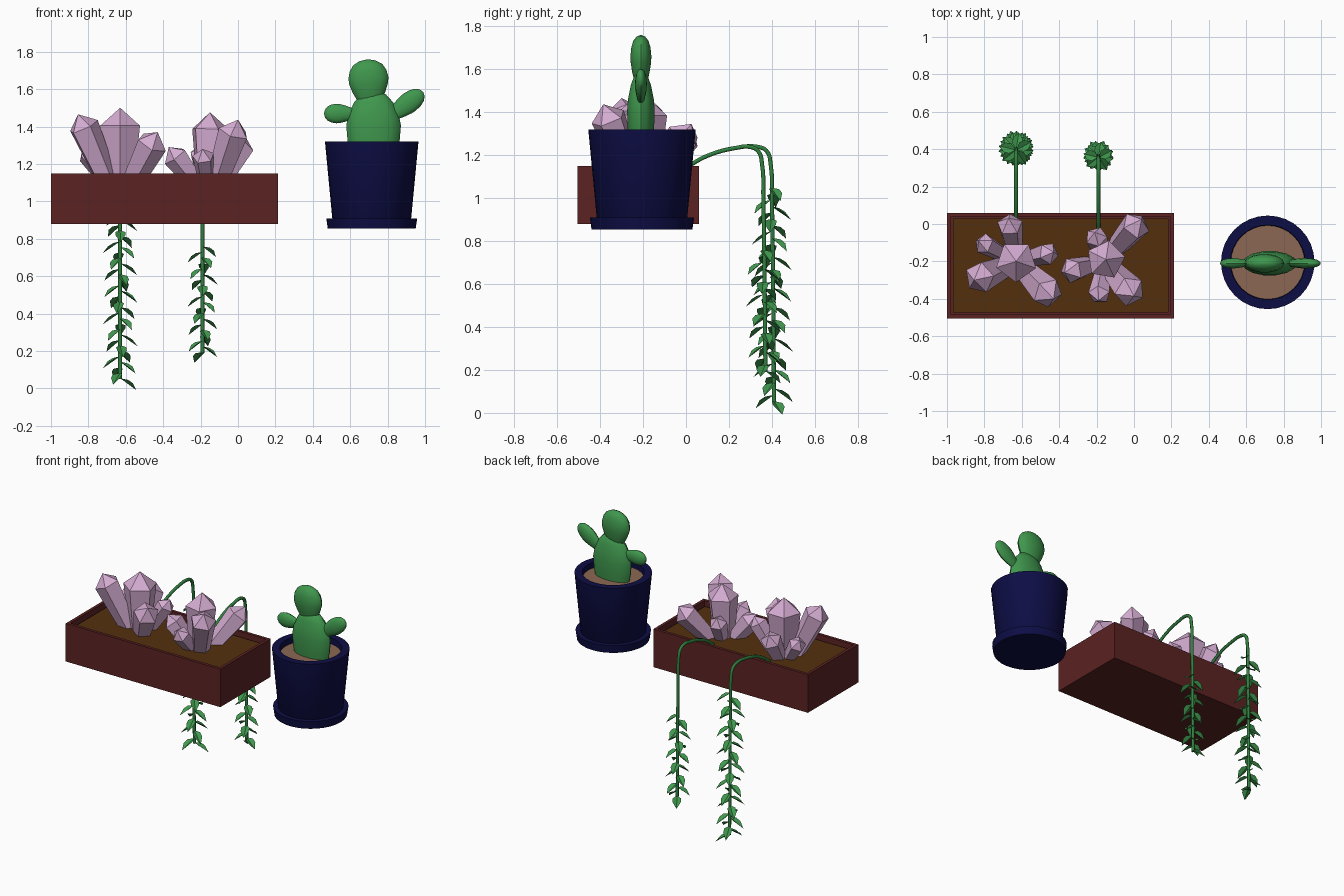
import bpy, bmesh, math
from mathutils import Vector, Matrix

if "Cube" in bpy.data.objects:
    bpy.data.objects.remove(bpy.data.objects["Cube"])


def material(name, rgb):
    m = bpy.data.materials.new(name)
    m.diffuse_color = (*rgb, 1)
    m.use_nodes = True
    m.node_tree.nodes["Principled BSDF"].inputs["Base Color"].default_value = m.diffuse_color
    return m


MAROON = material("maroon box", (0.105, 0.016, 0.016))
SOIL = material("dark soil", (0.088, 0.030, 0.004))
NAVY = material("navy glaze", (0.004, 0.004, 0.06))
SAND = material("sandy soil", (0.26, 0.135, 0.085))
GREEN = material("plant green", (0.05, 0.31, 0.075))
STEM = material("stem green", (0.03, 0.22, 0.05))
CRYSTAL = material("pale violet", (0.66, 0.41, 0.64))


def finish(name, bm, mat, smooth=None):
    bmesh.ops.recalc_face_normals(bm, faces=bm.faces)
    me = bpy.data.meshes.new(name)
    bm.to_mesh(me)
    bm.free()
    me.materials.append(mat)
    ob = bpy.data.objects.new(name, me)
    bpy.context.collection.objects.link(ob)
    if smooth:
        bpy.context.view_layer.objects.active = ob
        ob.select_set(True)
        bpy.ops.object.shade_smooth_by_angle(angle=math.radians(smooth))
        ob.select_set(False)
    return ob


def lathe(bm, profile, n, mat=Matrix()):
    """Rings of (radius, height); the ends are capped."""
    rings = [[bm.verts.new(mat @ Vector((r * math.cos(a), r * math.sin(a), z)))
              for a in (2 * math.pi * i / n for i in range(n))] for r, z in profile]
    for a, b in zip(rings, rings[1:]):
        for i in range(n):
            j = (i + 1) % n
            bm.faces.new((a[i], a[j], b[j], b[i]))
    bm.faces.new(rings[0][::-1])
    bm.faces.new(rings[-1])


def aim(base, direction):
    return Matrix.Translation(base) @ Vector(direction).to_track_quat('Z', 'Y').to_matrix().to_4x4()


# planter box, hollowed from the top
X0, X1, Y0, Y1, ZB, ZT = -1.0, 0.215, -0.505, 0.06, 0.88, 1.15
CENTRE = Vector(((X0 + X1) / 2, (Y0 + Y1) / 2, 0))


def slab(bm, inset, z0, z1):
    size = (X1 - X0 - 2 * inset, Y1 - Y0 - 2 * inset, z1 - z0, 1)
    return bmesh.ops.create_cube(bm, size=1, matrix=Matrix.Translation(
        CENTRE + Vector((0, 0, (z0 + z1) / 2))) @ Matrix.Diagonal(size))


bm = bmesh.new()
slab(bm, 0, ZB, ZT)
top = [f for f in bm.faces if f.normal.z > 0.9 or f.calc_center_median().z > ZT - 0.001]
bmesh.ops.inset_region(bm, faces=top, thickness=0.03)
floor = bmesh.ops.extrude_face_region(bm, geom=top)
bmesh.ops.translate(bm, verts=[v for v in floor["geom"] if isinstance(v, bmesh.types.BMVert)],
                    vec=(0, 0, -0.06))
bmesh.ops.delete(bm, geom=top, context='FACES')
finish("planter_box", bm, MAROON)

bm = bmesh.new()
slab(bm, 0.031, 1.05, 1.115)
finish("planter_soil", bm, SOIL)

# crystal clusters: tip position and shoulder radius of each point
clusters = {
    "left_crystals": ((-0.63, -0.2), [
        (-0.63, -0.2, 1.50, .112), (-0.855, -0.30, 1.465, .085), (-0.83, -0.09, 1.29, .058),
        (-0.67, 0.03, 1.33, .07), (-0.43, -0.15, 1.335, .06), (-0.43, -0.40, 1.37, .085)]),
    "right_crystals": ((-0.16, -0.2), [
        (-0.15, -0.19, 1.476, .105), (0.0, -0.385, 1.436, .085), (0.04, 0.025, 1.345, .08),
        (-0.37, -0.26, 1.29, .07), (-0.19, -0.41, 1.28, .06), (-0.21, -0.045, 1.30, .06)]),
}
for name, ((cx, cy), points) in clusters.items():
    bm = bmesh.new()
    for k, (x, y, z, r) in enumerate(points):
        base = Vector((cx + 0.25 * (x - cx), cy + 0.25 * (y - cy), 1.08))
        d = Vector((x, y, z)) - base
        L = d.length
        spin = Matrix.Rotation(0.3 + k, 4, 'Z')
        lathe(bm, [(r * 0.68, 0), (r, L - 0.85 * r), (0.001, L)], 5, aim(base, d) @ spin)
    finish(name, bm, CRYSTAL)

# round pot, saucer and sandy soil
POT = Matrix.Translation((0.715, -0.205, 0))
bm = bmesh.new()
lathe(bm, [(0.2, 0.885), (0.21, 0.9), (0.25, 1.32), (0.2, 1.32), (0.195, 1.25)], 32, POT)
finish("pot", bm, NAVY, 30)
bm = bmesh.new()
lathe(bm, [(0.235, 0.855), (0.243, 0.91), (0.2, 0.91)], 32, POT)
finish("pot_saucer", bm, NAVY, 30)
bm = bmesh.new()
lathe(bm, [(0.197, 1.24), (0.197, 1.28)], 32, POT)
finish("pot_soil", bm, SAND)

# cactus: flattened egg-shaped pads
EGG = [(.42, 0), (.6, .12), (.82, .3), (.97, .48), (1, .6), (.92, .76), (.72, .89), (.4, .97), (.02, 1)]
BODY = [(.85, 0), (.95, .2), (1, .46), (.93, .62), (.72, .82), (.45, .95), (.02, 1)]


def pad(name, base, angle, length, width, depth, profile=EGG):
    """Pad in the XZ plane, leaning right by angle."""
    m = (Matrix.Translation((base[0], -0.21, base[1])) @ Matrix.Rotation(math.radians(angle), 4, 'Y')
         @ Matrix.Diagonal((width, depth, length, 1)))
    bm = bmesh.new()
    lathe(bm, profile, 14, m)
    finish(name, bm, GREEN, 40)


pad("cactus_body", (0.725, 1.25), 0, 0.34, 0.146, 0.066, BODY)
pad("cactus_top", (0.705, 1.51), -3, 0.25, 0.107, 0.05)
pad("cactus_left_pad", (0.625, 1.47), -90, 0.165, 0.052, 0.028)
pad("cactus_right_pad", (0.81, 1.45), 53, 0.225, 0.056, 0.028)

# hanging vines
LEAF = [(0, 0, 0), (.3, .027, .008), (.6, .026, .006), (1, 0, -.012), (.6, -.026, .006), (.3, -.027, .008)]


def vine(name, x, drop_y, low_y, leaf_top, bottom, reach):
    path = [(-0.05, 1.10), (0.03, 1.16), (0.12, 1.205), (0.24, 1.235), (drop_y - 0.07, 1.24),
            (drop_y - 0.02, 1.22), (drop_y, 1.15), (drop_y + 0.005, 1.0), (low_y, bottom + 0.05)]
    cu = bpy.data.curves.new(name + "_stem", 'CURVE')
    cu.dimensions = '3D'
    cu.bevel_depth = 0.011
    cu.bevel_resolution = 1
    cu.resolution_u = 5
    cu.use_fill_caps = True
    sp = cu.splines.new('BEZIER')
    sp.bezier_points.add(len(path) - 1)
    for p, (y, z) in zip(sp.bezier_points, path):
        p.co = (x, y, z)
        p.handle_left_type = p.handle_right_type = 'AUTO'
    cu.materials.append(STEM)
    bpy.context.collection.objects.link(bpy.data.objects.new(name + "_stem", cu))

    # spiral of drooping folded leaves
    bm = bmesh.new()
    end = bottom + 0.055
    count = round((leaf_top - end) / 0.029)
    for i in range(count + 1):
        t = i / count
        z = leaf_top + (end - leaf_top) * t
        y = drop_y + (low_y - drop_y) * t
        m = (Matrix.Translation((x, y, z)) @ Matrix.Rotation(i * 2.4 + 0.5, 4, 'Z')
             @ Matrix.Rotation(math.radians(28), 4, 'Y'))
        v = [bm.verts.new(m @ Vector((a * reach * 1.13, b, c))) for a, b, c in LEAF]
        bm.faces.new((v[0], v[1], v[2], v[3]))
        bm.faces.new((v[0], v[3], v[4], v[5]))
    finish(name + "_leaves", bm, GREEN)


vine("long_vine", -0.63, 0.395, 0.41, 1.05, 0.0, 0.1)
vine("short_vine", -0.19, 0.355, 0.37, 0.76, 0.14, 0.088)
